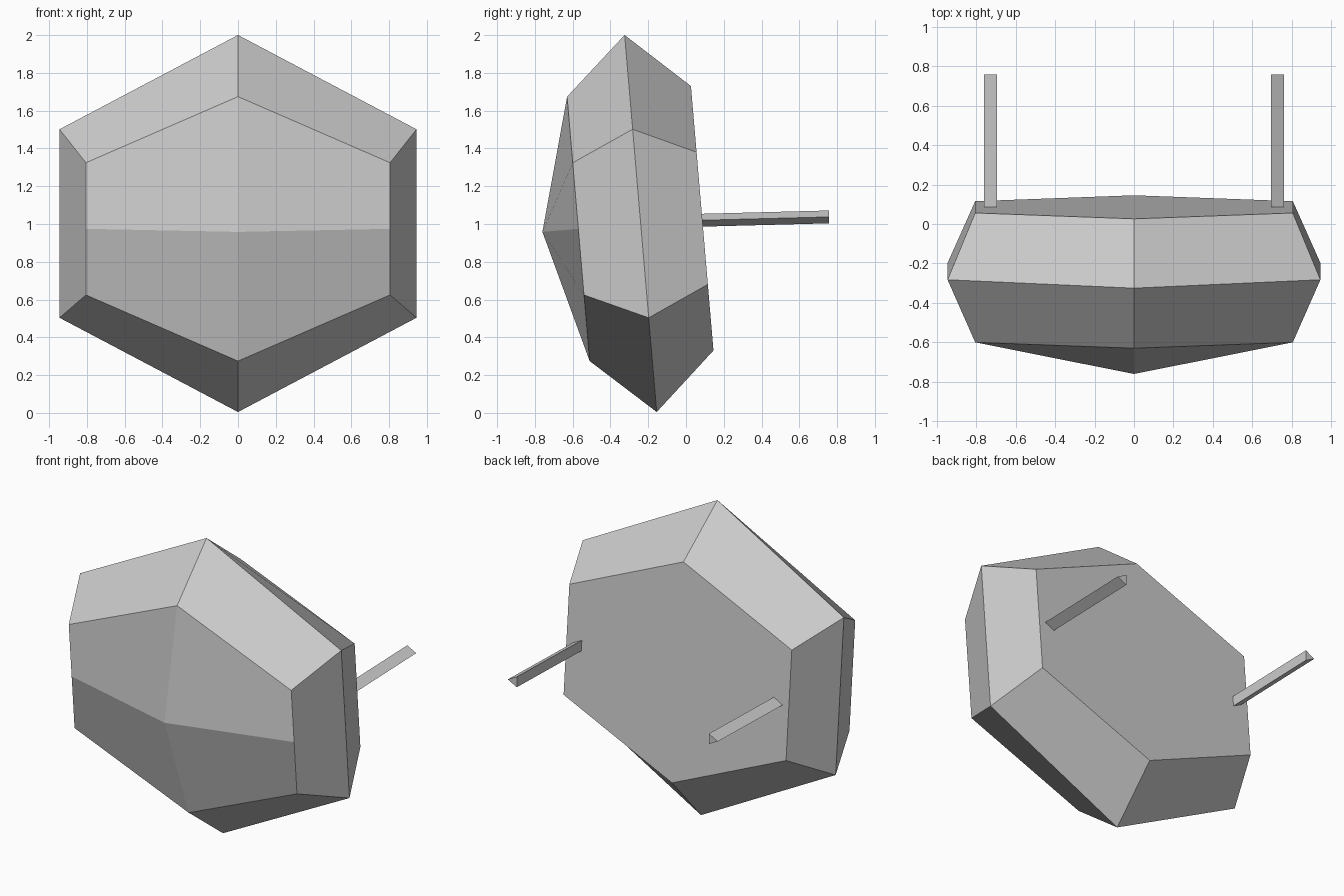
import bpy, bmesh, math
from mathutils import Matrix

if "Cube" in bpy.data.objects:
    bpy.data.objects.remove(bpy.data.objects["Cube"])


def make_object(name, bm):
    bmesh.ops.recalc_face_normals(bm, faces=bm.faces[:])
    mesh = bpy.data.meshes.new(name)
    bm.to_mesh(mesh)
    bm.free()
    obj = bpy.data.objects.new(name, mesh)
    bpy.context.collection.objects.link(obj)
    return obj


def hexagon(bm, depth, half_width, radius):
    h = radius / 2
    points = [(0, radius), (half_width, h), (half_width, -h),
              (0, -radius), (-half_width, -h), (-half_width, h)]
    return [bm.verts.new((x, depth, z)) for x, z in points]


# faceted hexagonal body, leaning slightly backwards to forwards
bm = bmesh.new()
front = hexagon(bm, -0.331, 0.805, 0.7025)
middle = hexagon(bm, 0, 0.945, 1.0015)
back = hexagon(bm, 0.327, 0.805, 0.7025)
for a, b in ((front, middle), (middle, back)):
    for i in range(6):
        j = (i + 1) % 6
        if (a is front) and i in (1, 4):
            continue
        bm.faces.new((a[i], a[j], b[j], b[i]))
bm.faces.new(back)

# bulging front made of four bent quads meeting at the apex
top, ur, lr, bottom, ll, ul = front
apex = bm.verts.new((0, -0.522, 0))
mid_r = bm.verts.new((0.805, -0.331, 0))
mid_l = bm.verts.new((-0.805, -0.331, 0))
for quad in ((ur, mid_r, apex, top), (lr, bottom, apex, mid_r),
             (ll, mid_l, apex, bottom), (ul, top, apex, mid_l)):
    bm.faces.new(quad)
# side bevels include the extra mid-edge point
bm.faces.new((ur, mid_r, lr, middle[2], middle[1]))
bm.faces.new((ll, mid_l, ul, middle[5], middle[4]))
tilt = Matrix.Translation((0, -0.24, 1.0025)) @ Matrix.Rotation(math.radians(4.87), 4, 'X')
bmesh.ops.transform(bm, matrix=tilt, verts=bm.verts[:])
make_object("hexagonal_body", bm)

# three-sided rods pointing backwards, ridge facing outwards
for side, name in ((1, "right_rod"), (-1, "left_rod")):
    bm = bmesh.new()
    rings = []
    for y, z in ((0.085, 1.02), (0.757, 1.0375)):
        rings.append([bm.verts.new((side * x, y, z + dz))
                      for x, dz in ((0.695, 0.034), (0.76, 0), (0.695, -0.034))])
    for i in range(3):
        j = (i + 1) % 3
        bm.faces.new((rings[0][i], rings[0][j], rings[1][j], rings[1][i]))
    for ring in rings:
        bm.faces.new(ring)
    make_object(name, bm)
